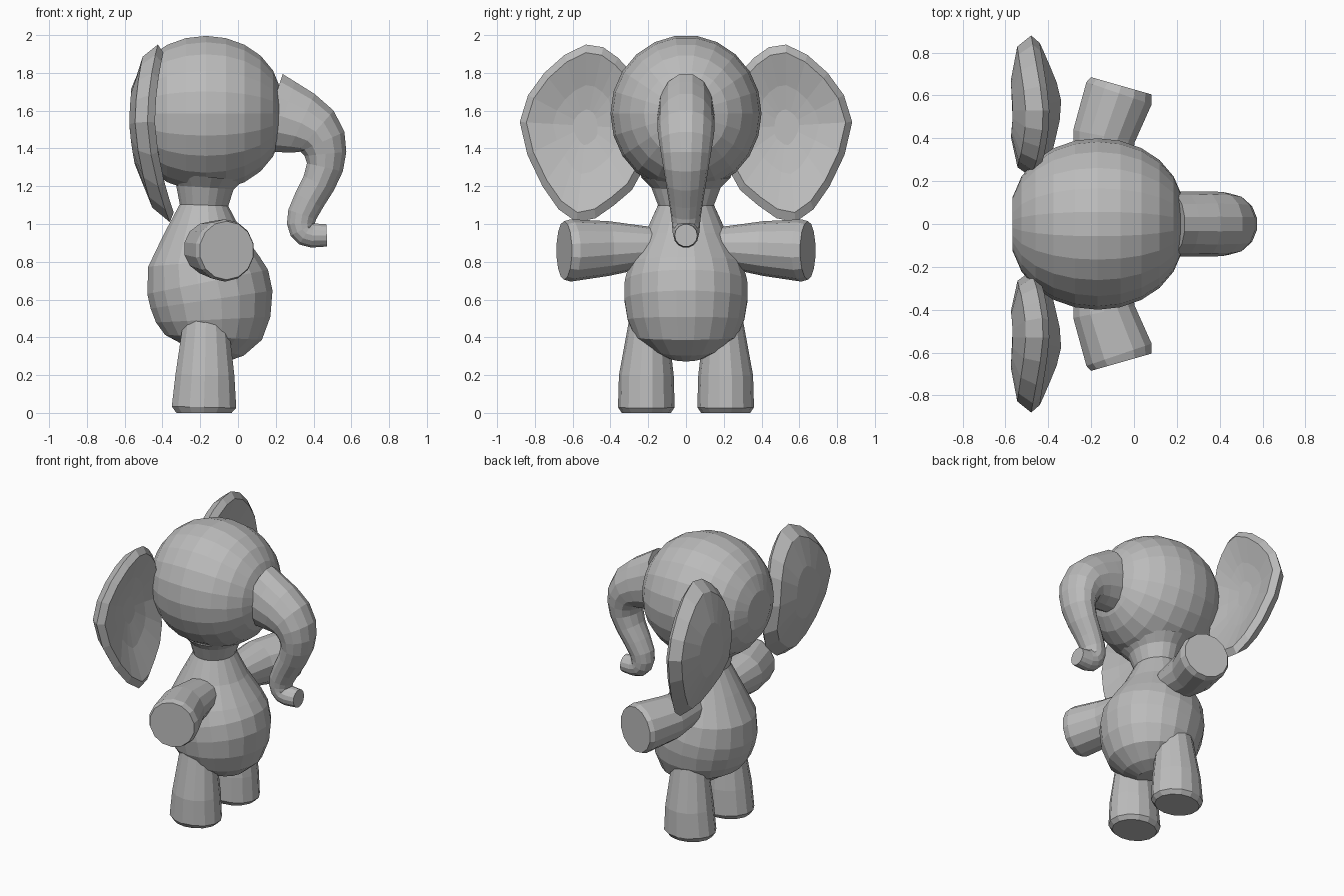
import bpy
import bmesh
from math import cos, sin, pi, tau
from mathutils import Vector

cube = bpy.data.objects.get("Cube")
if cube:
    bpy.data.objects.remove(cube)

grey = bpy.data.materials.new("elephant grey")
grey.use_nodes = True
tone = (.5, .5, .5, 1)
grey.diffuse_color = tone
grey.node_tree.nodes["Principled BSDF"].inputs["Base Color"].default_value = tone


def skin(name, loops, mirrored=False):
    """Bridge closed loops of points, cap both ends, optionally mirror across y."""
    bm = bmesh.new()
    rows = [[bm.verts.new(point) for point in loop] for loop in loops]
    count = len(rows[0])
    for low, high in zip(rows, rows[1:]):
        for i in range(count):
            following = (i + 1) % count
            bm.faces.new((low[i], low[following], high[following], high[i]))
    bm.faces.new(rows[0])
    bm.faces.new(rows[-1])
    bmesh.ops.recalc_face_normals(bm, faces=bm.faces)
    mesh = bpy.data.meshes.new(name)
    bm.to_mesh(mesh)
    bm.free()
    mesh.materials.append(grey)
    obj = bpy.data.objects.new(name, mesh)
    bpy.context.collection.objects.link(obj)
    if mirrored:
        mirror = obj.modifiers.new("Mirror", "MIRROR")
        mirror.use_axis = (False, True, False)
        mirror.use_mirror_merge = False


def resample(rows, steps, closed=False):
    """Catmull-Rom curve through tuples of any length."""
    last = len(rows) - 1

    def row(i):
        return rows[i % len(rows)] if closed else rows[min(max(i, 0), last)]

    result = []
    for i in range(len(rows) if closed else last):
        for step in range(steps):
            t = step / steps
            result.append([b + t / 2 * (c - a + t * (2 * a - 5 * b + 4 * c - d
                                                     + t * (3 * (b - c) + d - a)))
                           for a, b, c, d in zip(row(i - 1), row(i), row(i + 1), row(i + 2))])
    return result if closed else result + [rows[-1]]


def tube(name, stations, sides, across=(0, 1, 0), steps=1, mirrored=False):
    """Elliptic tube along stations of x, y, z, half depth and half width."""
    across = Vector(across)
    stations = resample(stations, steps)
    centres = [Vector(station[:3]) for station in stations]
    loops = []
    for i, (centre, station) in enumerate(zip(centres, stations)):
        along = centres[min(i + 1, len(centres) - 1)] - centres[max(i - 1, 0)]
        deep = along.cross(across).normalized() * station[3]
        wide = across * station[4]
        angles = [tau * (k + .5) / sides for k in range(sides)]
        loops.append([centre + deep * cos(angle) + wide * sin(angle) for angle in angles])
    skin(name, loops, mirrored)


# Head: a slightly squared ball, built along x
head = []
for k in range(1, 12):
    turn = pi * k / 12
    swell = sin(turn) ** .85
    head.append((-.17 - .41 * cos(turn), 0, 1.585, .415 * swell, .4 * swell))
tube("head", head, 22)

# Trunk: arches forward and down, with an upturned tip
trunk = [(.17, 0, 1.59, .22, .15), (.41, 0, 1.49, .15, .15), (.46, 0, 1.3, .1, .12),
         (.34, 0, 1.05, .08, .08), (.36, 0, .95, .07, .07), (.47, 0, .94, .06, .06)]
tube("trunk", trunk, 14, steps=3)

# Body: pear shape that flares again at the neck
body = [(-.15, 0, .3, .1, .1), (-.13, 0, .4, .26, .27), (-.14, 0, .6, .33, .33),
        (-.18, 0, .8, .3, .3), (-.18, 0, 1.1, .13, .15), (-.17, 0, 1.25, .2, .24)]
tube("body", body, 20, steps=2)

# Legs: tapered stumps with a small bevel at the sole
legs = [(-.18, .21, 0, .15, .13), (-.18, .21, .03, .175, .15),
        (-.175, .21, .2, .16, .145), (-.17, .2, .5, .12, .1)]
tube("legs", legs, 14, mirrored=True)

# Arms: reach sideways and bend toward the front of the figure
arms = [(-.16, .15, .88, .12, .1), (-.14, .41, .87, .15, .145),
        (-.07, .61, .86, .165, .165), (-.06, .645, .86, .15, .155)]
tube("arms", arms, 14, across=(0, 0, 1), mirrored=True)

# Ears: one outline in y and z, scaled into a bulging back and a dished front
outline = resample([(.25, 1.7), (.36, 1.88), (.53, 1.95), (.75, 1.8), (.88, 1.54),
                    (.76, 1.2), (.58, 1.01), (.38, 1.1), (.22, 1.3)], 2, closed=True)
middle = Vector((.53, 1.52))


def ear_loop(scale, depth):
    offsets = [(Vector(point) - middle) * scale for point in outline]
    # The top and bottom of the ear curl forward, the lobe a little more
    return [(depth + .3 * z * z + .08 * max(0, -z), middle.x + y, middle.y + z)
            for y, z in offsets]


layers = [(.4, -.575), (.85, -.545), (1, -.48), (.9, -.44), (.5, -.465), (.2, -.475)]
skin("ears", [ear_loop(scale, depth) for scale, depth in layers], True)
